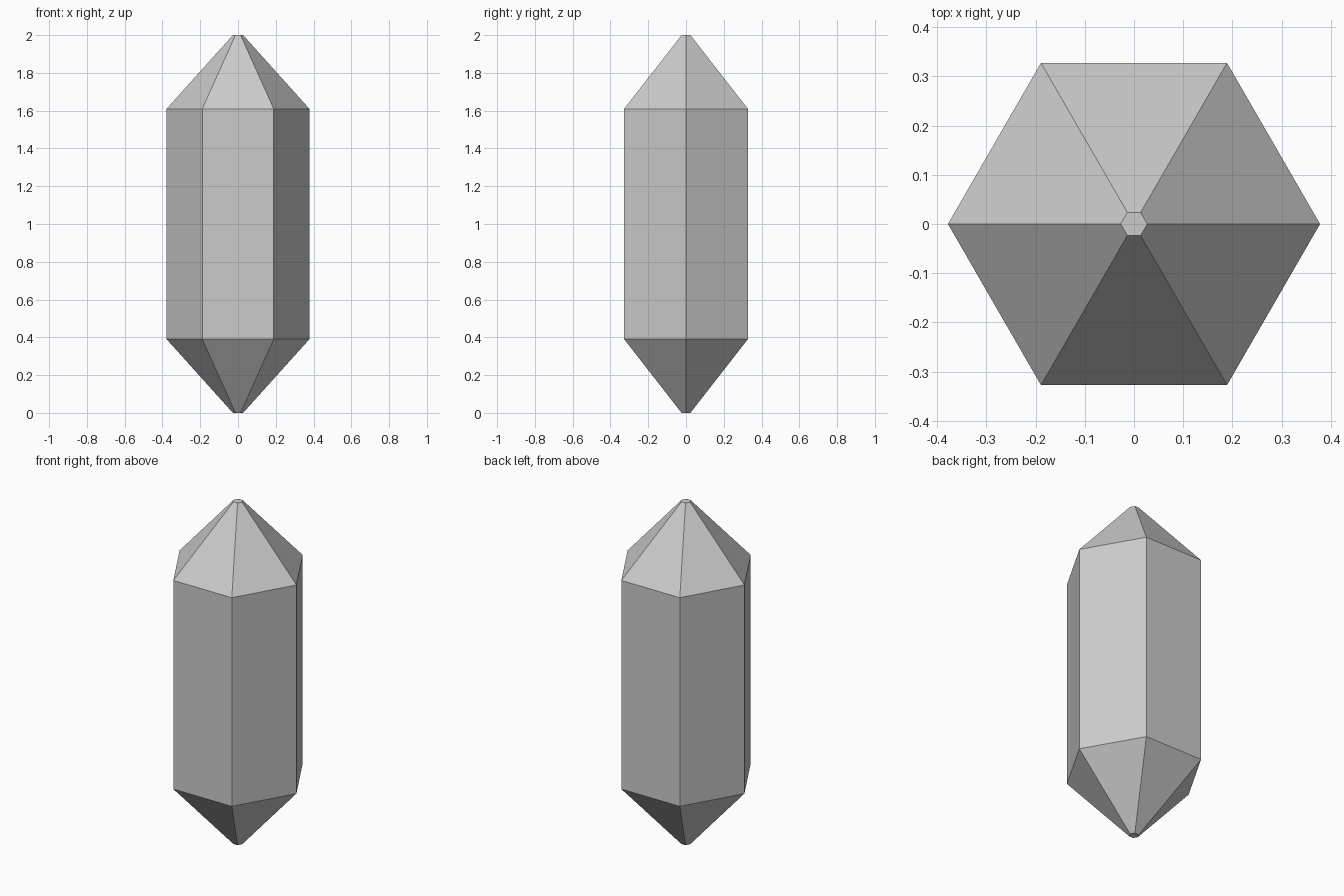
import bpy, bmesh
from math import cos, sin, pi

if "Cube" in bpy.data.objects:
    bpy.data.objects.remove(bpy.data.objects["Cube"])

SIDES = 6
# Crystal profile from bottom to top: (radius, height)
PROFILE = [(0.027, 0.0), (0.378, 0.39), (0.378, 1.61), (0.027, 2.0)]

bm = bmesh.new()
rings = [[bm.verts.new((r * cos(2 * pi * i / SIDES), r * sin(2 * pi * i / SIDES), z))
          for i in range(SIDES)] for r, z in PROFILE]

# Flat facets between rings
for low, high in zip(rings, rings[1:]):
    for i in range(SIDES):
        j = (i + 1) % SIDES
        bm.faces.new((low[i], low[j], high[j], high[i]))

# Blunt tips
bm.faces.new(rings[0][::-1])
bm.faces.new(rings[-1])

mesh = bpy.data.meshes.new("crystal")
bm.to_mesh(mesh)
bm.free()
bpy.context.collection.objects.link(bpy.data.objects.new("crystal", mesh))
